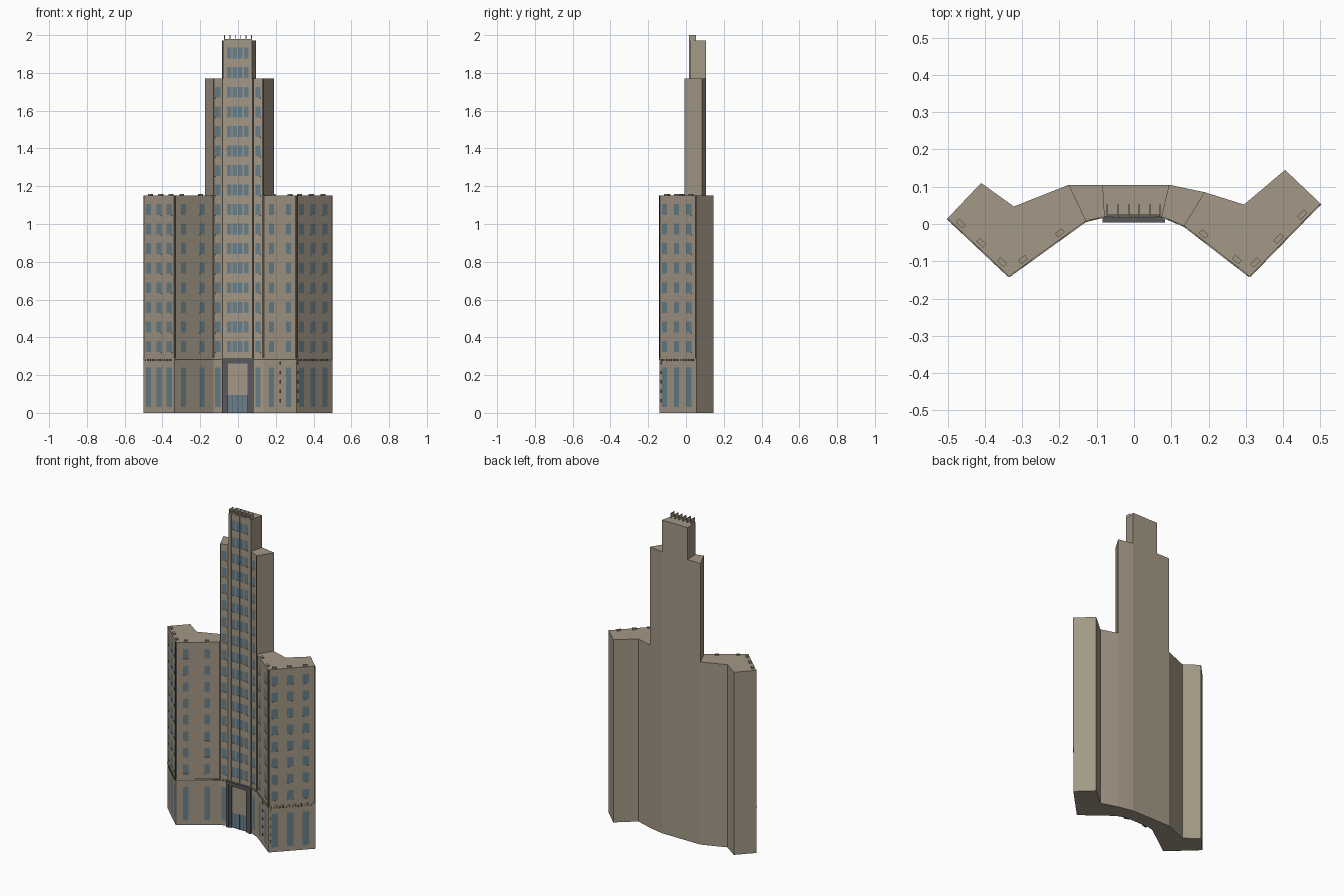
import bpy, bmesh
from mathutils import Vector

if "Cube" in bpy.data.objects:
    bpy.data.objects.remove(bpy.data.objects["Cube"])


def material(name, rgb):
    m = bpy.data.materials.new(name)
    m.use_nodes = True
    m.diffuse_color = (*rgb, 1)
    bsdf = m.node_tree.nodes["Principled BSDF"]
    bsdf.inputs["Base Color"].default_value = (*rgb, 1)
    bsdf.inputs["Roughness"].default_value = 0.8
    return m


STONE, GLASS, DARK, SLATE = range(4)
MATS = [material("tan stone", (0.37, 0.315, 0.24)),
        material("blue grey glass", (0.14, 0.215, 0.25)),
        material("dark brown trim", (0.085, 0.07, 0.055)),
        material("slate portal", (0.1, 0.1, 0.11))]


def finish(bm, name):
    mesh = bpy.data.meshes.new(name)
    bm.to_mesh(mesh)
    bm.free()
    for m in MATS:
        mesh.materials.append(m)
    obj = bpy.data.objects.new(name, mesh)
    bpy.context.collection.objects.link(obj)
    return obj


class Facet:
    """A vertical wall from p to q, addressed by world x, height and offset."""

    def __init__(self, p, q):
        self.p, self.q = Vector(p), Vector(q)
        d = (self.q - self.p).normalized()
        self.n = Vector((d.y, -d.x))

    def at(self, x, z, out=0.0):
        t = (x - self.p.x) / (self.q.x - self.p.x)
        v = self.p.lerp(self.q, t) + self.n * out
        return Vector((v.x, v.y, z))

    def box(self, bm, x0, x1, z0, z1, inner, outer, mat):
        ring = [(x0, z0), (x1, z0), (x1, z1), (x0, z1)]
        a = [bm.verts.new(self.at(x, z, inner)) for x, z in ring]
        b = [bm.verts.new(self.at(x, z, outer)) for x, z in ring]
        faces = [bm.faces.new(b), bm.faces.new(a[::-1])]
        for i in range(4):
            j = (i + 1) % 4
            faces.append(bm.faces.new((a[i], a[j], b[j], b[i])))
        for f in faces:
            f.material_index = mat


# Footprint corners of the front and the back, from right hand to left hand
F = [(-0.5, 0.015), (-0.335, -0.14), (-0.13, 0.008), (-0.08, 0.02),
     (0.075, 0.02), (0.135, -0.005), (0.31, -0.14), (0.5, 0.055)]
B = [(-0.41, 0.11), (-0.322, 0.047), (-0.175, 0.105), (-0.085, 0.105),
     (0.095, 0.105), (0.19, 0.085), (0.295, 0.052), (0.405, 0.145)]
WING, SHOULDER, TOWER = 1.15, 1.77, 1.972
BASE = 0.285


def block(name, front, back, top):
    """Floor, roof and the walls without windows of one storey block."""
    bm = bmesh.new()
    ring = front + back[::-1]
    lo = [bm.verts.new((x, y, 0)) for x, y in ring]
    hi = [bm.verts.new((x, y, top)) for x, y in ring]
    bm.faces.new(hi)
    bm.faces.new(lo[::-1])
    for i in range(len(front) - 1, len(ring)):
        j = (i + 1) % len(ring)
        bm.faces.new((lo[i], lo[j], hi[j], hi[i]))
    finish(bm, name)


block("right_wing", F[0:3], B[0:3], WING)
block("right_shoulder", F[2:4], B[2:4], SHOULDER)
block("central_tower", F[3:5], B[3:5], TOWER)
block("left_shoulder", F[4:6], B[4:6], SHOULDER)
block("left_wing", F[5:8], B[5:8], WING)

# Window columns of each front wall
facets = [Facet(F[i], F[i + 1]) for i in range(7)]
columns = [(-0.474, -0.419, -0.364), (-0.289, -0.19), (-0.107,),
           (-0.046, -0.017, 0.013, 0.043), (0.105,),
           (0.178, 0.267), (0.336, 0.398, 0.461)]
tops = [WING, WING, SHOULDER, TOWER, SHOULDER, WING, WING]
names = ["right_outer", "right_inner", "right_shoulder", "centre",
         "left_shoulder", "left_inner", "left_outer"]


def facade(facet, cols, top, half, tall, name):
    """Wall grid with sunken windows, then glazing bars and sills."""
    xs = [facet.p.x] + [c + s * half for c in cols for s in (-1, 1)] + [facet.q.x]
    rows = [(0.03, 0.24)] if tall else []
    k = 0
    while 0.352 + 0.1035 * k + 0.05 < top:
        z = 0.352 + 0.1035 * k
        rows.append((z - 0.029, z + 0.029))
        k += 1
    zs = [0] + [z for r in rows for z in r] + [top]
    bm = bmesh.new()
    grid = [[bm.verts.new(facet.at(x, z)) for x in xs] for z in zs]
    windows = []
    for r in range(len(zs) - 1):
        for c in range(len(xs) - 1):
            f = bm.faces.new((grid[r][c], grid[r][c + 1],
                              grid[r + 1][c + 1], grid[r + 1][c]))
            if r % 2 and c % 2:
                windows.append(f)
    rim = bmesh.ops.inset_individual(bm, faces=windows, thickness=0.0015, depth=-0.006)
    for f in rim["faces"]:
        f.material_index = DARK
    for f in windows:
        f.material_index = GLASS
    finish(bm, name + "_facade")

    bm = bmesh.new()
    for c in cols:
        for z0, z1 in rows:
            if z1 - z0 > 0.1:
                facet.box(bm, c - 0.0015, c + 0.0015, z0, z1, -0.006, -0.003, DARK)
                for z in (z0 + 0.06, z1 - 0.05):
                    facet.box(bm, c - half, c + half, z, z + 0.003, -0.006, -0.003, DARK)
            else:
                facet.box(bm, c - half, c + half, z1 - 0.014, z1 - 0.011, -0.006, -0.003, DARK)
                facet.box(bm, c - half, c + half, z0 - 0.005, z0, -0.001, 0.002, STONE)
    finish(bm, name + "_window_trim")


for i, facet in enumerate(facets):
    facade(facet, columns[i], tops[i], 0.012 if i == 3 else 0.0135, i != 3, names[i])

# Dark pilaster strips at the wall corners, above the base
bm = bmesh.new()
for i, facet in enumerate(facets):
    if i != 3:
        for x, s in ((facet.p.x, 1), (facet.q.x, -1)):
            facet.box(bm, *sorted((x, x + s * 0.006)), BASE, tops[i], -0.001, 0.002, DARK)
finish(bm, "corner_strips")

# Base cornice: toothed on the outer walls, a plain line on the inner walls
bm = bmesh.new()
for i in (0, 6):
    x = facets[i].p.x + 0.008
    while x < facets[i].q.x - 0.008:
        facets[i].box(bm, x, x + 0.006, 0.274, 0.286, -0.001, 0.003, DARK)
        x += 0.0125
for i in (0, 1, 2, 4, 5, 6):
    facets[i].box(bm, facets[i].p.x, facets[i].q.x, 0.286, 0.291, -0.001, 0.003, STONE)
for i in (1, 2, 4, 5):
    facets[i].box(bm, facets[i].p.x, facets[i].q.x, 0.281, 0.284, -0.001, 0.002, DARK)
finish(bm, "base_cornice")

# Small wall slits on the left side of the base
bm = bmesh.new()
for i, x in ((5, 0.222), (6, 0.318)):
    for k in range(5):
        z = 0.055 + 0.05 * k
        facets[i].box(bm, x - 0.002, x + 0.002, z, z + 0.018, -0.001, 0.002, DARK)
finish(bm, "base_slits")

# Small roof blocks above the wing windows
bm = bmesh.new()
for i in (0, 1, 5, 6):
    for c in columns[i]:
        facets[i].box(bm, c - 0.009, c + 0.009, WING, WING + 0.008, -0.021, -0.008, STONE)
finish(bm, "roof_blocks")

# Fins and low parapet on the tower, with thin ribs between its windows
centre = facets[3]
bm = bmesh.new()
for k in range(6):
    x = -0.0715 + 0.0285 * k
    centre.box(bm, x - 0.002, x + 0.002, TOWER, 2.0, -0.032, 0.003, STONE)
centre.box(bm, -0.0735, 0.073, TOWER, 1.98, -0.006, -0.001, STONE)
finish(bm, "crown_fins")
bm = bmesh.new()
for x in (-0.062, -0.0315, -0.002, 0.028, 0.0585):
    centre.box(bm, x - 0.0015, x + 0.0015, BASE, TOWER, -0.001, 0.003, STONE)
finish(bm, "tower_ribs")

# Entrance portal with a stone panel above glazed doors
bm = bmesh.new()
for x0, x1, z0, z1, out in ((-0.085, -0.068, 0, 0.288, 0.016), (-0.068, -0.053, 0, 0.272, 0.01),
                            (0.05, 0.066, 0, 0.272, 0.01), (0.066, 0.083, 0, 0.288, 0.016),
                            (-0.068, 0.066, 0.272, 0.288, 0.016), (-0.053, 0.05, 0.262, 0.272, 0.01)):
    centre.box(bm, x0, x1, z0, z1, -0.005, out, SLATE)
finish(bm, "entrance_portal")
bm = bmesh.new()
centre.box(bm, -0.053, 0.05, 0.095, 0.262, -0.001, 0.003, STONE)
finish(bm, "entrance_panel")
bm = bmesh.new()
centre.box(bm, -0.053, 0.05, 0, 0.095, -0.001, 0.002, GLASS)
for x in (-0.028, -0.0015, 0.025):
    centre.box(bm, x - 0.0015, x + 0.0015, 0, 0.095, 0.001, 0.004, SLATE)
finish(bm, "entrance_doors")
